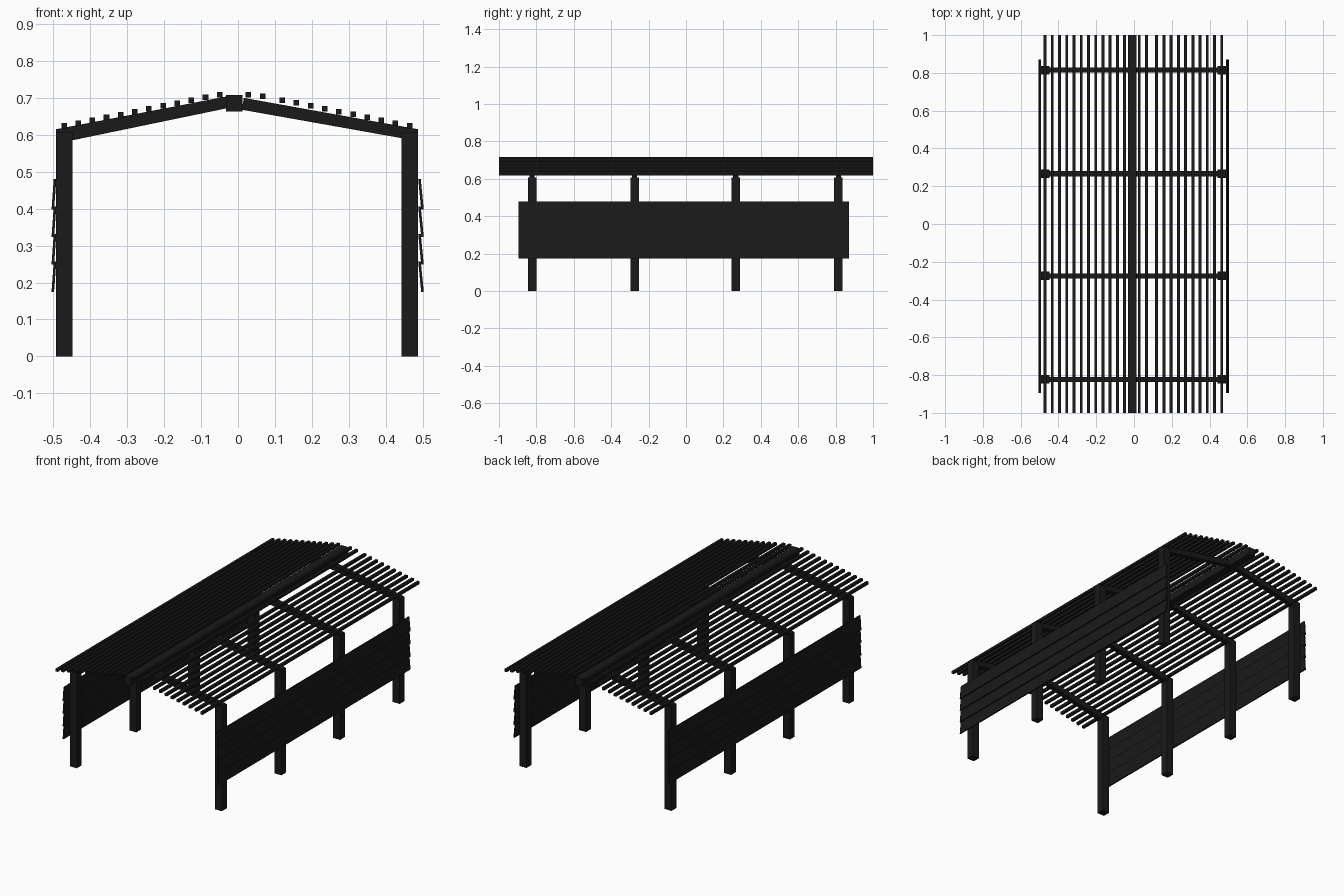
import bpy, bmesh
from math import atan2, hypot
from mathutils import Matrix, Vector

if "Cube" in bpy.data.objects:
    bpy.data.objects.remove(bpy.data.objects["Cube"])

mat = bpy.data.materials.new("black_paint")
mat.diffuse_color = (0.01, 0.01, 0.01, 1)
mat.use_nodes = True
mat.node_tree.nodes["Principled BSDF"].inputs["Base Color"].default_value = mat.diffuse_color


def finish(bm, name):
    bmesh.ops.recalc_face_normals(bm, faces=bm.faces)
    me = bpy.data.meshes.new(name)
    bm.to_mesh(me)
    bm.free()
    me.materials.append(mat)
    ob = bpy.data.objects.new(name, me)
    bpy.context.collection.objects.link(ob)
    return ob


def box(name, x0, x1, y0, y1, z0, z1):
    bm = bmesh.new()
    m = Matrix.Translation(((x0 + x1) / 2, (y0 + y1) / 2, (z0 + z1) / 2)) @ \
        Matrix.Diagonal((x1 - x0, y1 - y0, z1 - z0, 1))
    bmesh.ops.create_cube(bm, size=1, matrix=m)
    return finish(bm, name)


def prism(name, profile, y0, y1):
    """Extrude an (x, z) outline along y."""
    bm = bmesh.new()
    f = bm.faces.new([bm.verts.new((x, y0, z)) for x, z in profile])
    ext = bmesh.ops.extrude_face_region(bm, geom=[f])
    verts = [v for v in ext["geom"] if isinstance(v, bmesh.types.BMVert)]
    bmesh.ops.translate(bm, verts=verts, vec=(0, y1 - y0, 0))
    return finish(bm, name)


# Four frames: two posts and two sloping rafters each
for i, y in enumerate((-0.823, -0.275, 0.266, 0.815)):
    box(f"left_post_{i}", -0.493, -0.448, y - 0.0225, y + 0.0225, 0, 0.608)
    box(f"right_post_{i}", 0.443, 0.488, y - 0.0225, y + 0.0225, 0, 0.608)
    h = 0.016
    prism(f"left_rafter_{i}", [(-0.493, 0.592 - h), (-0.02, 0.69 - h),
          (-0.02, 0.69 + h), (-0.493, 0.599 + h)], y - 0.014, y + 0.014)
    prism(f"right_rafter_{i}", [(0.010, 0.684 - h), (0.488, 0.599 - h),
          (0.488, 0.599 + h), (0.016, 0.684 + h)], y - 0.014, y + 0.014)

# Ridge beam
box("ridge_beam", -0.033, 0.012, -1, 1, 0.663, 0.708)

# Roof slats
s = 0.0075
right_x = [0.028, 0.067] + [0.12 + k * 0.0383 for k in range(10)]
left_x = [-0.471 + k * 0.0383 for k in range(12)]
for i, x in enumerate(left_x):
    z = 0.624 + (x + 0.471) * 0.202
    box(f"left_roof_slat_{i}", x - s, x + s, -1, 1, z - s, z + s)
for i, x in enumerate(right_x):
    z = min(0.624 + (0.465 - x) * 0.203, 0.709)
    box(f"right_roof_slat_{i}", x - s, x + s, -1, 1, z - s, z + s)

# Side walls: overlapping tilted boards
n, z0, z1, lap = 4, 0.175, 0.48, 0.008
step = (z1 - z0 - lap) / n
for side, sx, inner, outer in (("left", -1, 0.492, 0.505), ("right", 1, 0.488, 0.503)):
    t = 0.007
    for i in range(n):
        a, b = z0 + i * step, z0 + (i + 1) * step + lap
        prism(f"{side}_wall_board_{i}",
              [(sx * (outer - t), a), (sx * outer, a),
               (sx * (inner + t), b), (sx * inner, b)], -0.895, 0.872)
